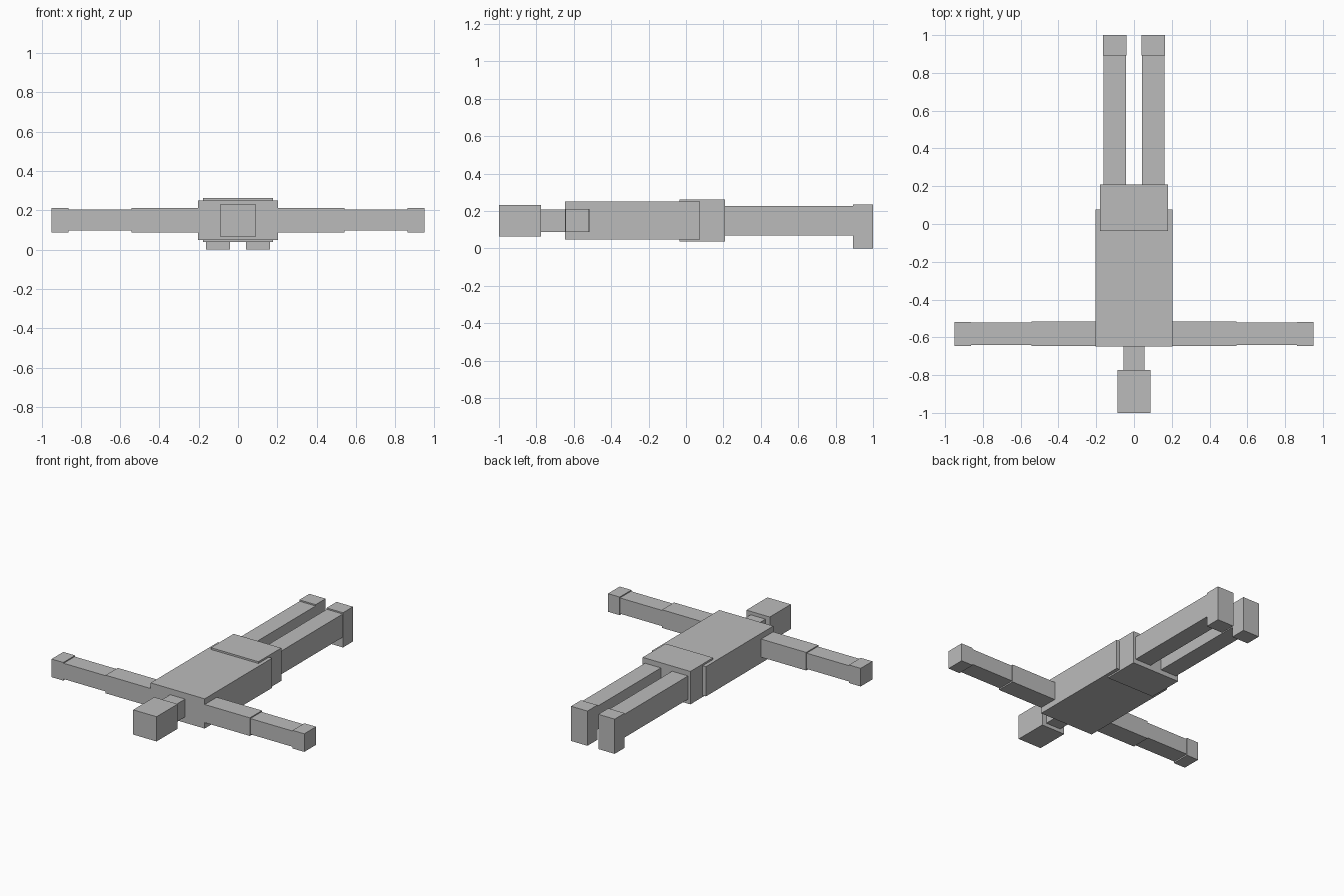
import bpy

cube = bpy.data.objects.get("Cube")
if cube:
    bpy.data.objects.remove(cube, do_unlink=True)

grey = bpy.data.materials.new("plain grey")
grey.use_nodes = True
colour = (0.5, 0.5, 0.5, 1)
grey.diffuse_color = colour
grey.node_tree.nodes["Principled BSDF"].inputs["Base Color"].default_value = colour


def box(name, xs, ys, zs):
    """Flat-faced block spanning the given ranges."""
    spans = (xs, ys, zs)
    bpy.ops.mesh.primitive_cube_add(size=1, location=[(a + b) / 2 for a, b in spans])
    ob = bpy.context.object
    ob.name = name
    ob.scale = [abs(b - a) for a, b in spans]
    bpy.ops.object.transform_apply(location=False, rotation=False, scale=True)
    ob.data.materials.append(grey)


# Body along the centre line, lying on its back with the head at the front
box("head", (-0.088, 0.088), (-1, -0.774), (0.064, 0.232))
box("neck", (-0.056, 0.056), (-0.774, -0.64), (0.088, 0.209))
box("torso", (-0.203, 0.203), (-0.648, 0.076), (0.048, 0.25))
box("pelvis", (-0.179, 0.179), (-0.036, 0.209), (0.038, 0.262))

# Outstretched arms and straight legs, one set per side
for side, s in (("left", 1), ("right", -1)):
    box(side + "_upper_arm", (s * 0.2, s * 0.542), (-0.647, -0.517), (0.088, 0.211))
    box(side + "_forearm", (s * 0.54, s * 0.862), (-0.641, -0.522), (0.097, 0.204))
    box(side + "_hand", (s * 0.862, s * 0.95), (-0.645, -0.519), (0.088, 0.211))
    box(side + "_leg", (s * 0.042, s * 0.162), (0.205, 0.893), (0.069, 0.227))
    box(side + "_foot", (s * 0.041, s * 0.164), (0.893, 1), (0, 0.236))
